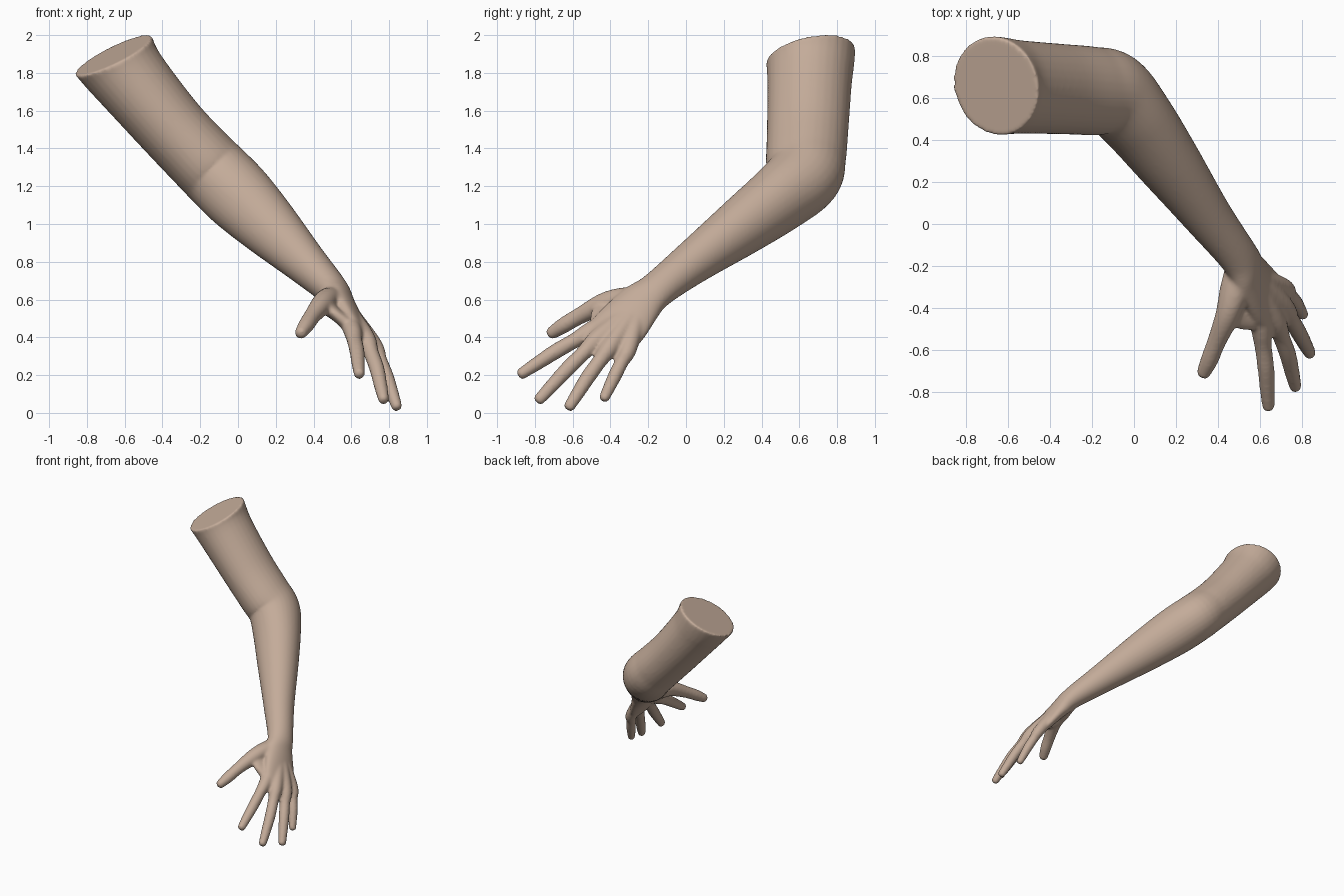
import bpy, bmesh, math
from mathutils import Vector

if "Cube" in bpy.data.objects:
    bpy.data.objects.remove(bpy.data.objects["Cube"])

bm = bmesh.new()
SIDES = 32


def spline(p, t):
    """Catmull-Rom point through p (position + two radii) at parameter t."""
    i = min(int(t), len(p) - 2)
    f = t - i
    a, b, c, d = p[max(i - 1, 0)], p[i], p[i + 1], p[min(i + 2, len(p) - 1)]
    return [0.5 * (2 * q + (r - o) * f + (2 * o - 5 * q + 4 * r - s) * f * f
                   + (3 * q - o - 3 * r + s) * f ** 3) for o, q, r, s in zip(a, b, c, d)]


def loft(points, start_normal=None, round_end=0.6, steps=6):
    """Closed tube with elliptical sections: the first radius lies along y."""
    n = (len(points) - 1) * steps
    samples = [spline(points, i / steps) for i in range(n + 1)]
    rings = []
    for i, s in enumerate(samples):
        tan = Vector(samples[min(i + 1, n)][:3]) - Vector(samples[max(i - 1, 0)][:3])
        if start_normal and i < 4:
            tan = tan.normalized().lerp(Vector(start_normal).normalized(), 1 - i / 4)
        rings.append((Vector(s[:3]), tan.normalized(), s[3], s[4]))
    c, t, ra, rb = rings[-1]
    for k in (30, 60, 80):
        a = math.radians(k)
        rings.append((c + t * min(ra, rb) * round_end * math.sin(a), t,
                      ra * math.cos(a), rb * math.cos(a)))
    loops = []
    for c, t, ra, rb in rings:
        y = Vector((0, 1, 0))
        u = (y - t * y.dot(t)).normalized()
        v = t.cross(u)
        loops.append([bm.verts.new(c + u * ra * math.cos(j * math.tau / SIDES)
                                   + v * rb * math.sin(j * math.tau / SIDES))
                      for j in range(SIDES)])
    for a, b in zip(loops, loops[1:]):
        for j in range(SIDES):
            k = (j + 1) % SIDES
            bm.faces.new((a[j], a[k], b[k], b[j]))
    bm.faces.new(loops[0][::-1])
    bm.faces.new(loops[-1])


# upper arm, elbow, forearm, wrist and palm
loft([(-.66, .66, 1.895, .24, .228), (-.57, .655, 1.77, .225, .205),
      (-.36, .645, 1.52, .216, .188), (-.20, .635, 1.35, .212, .187),
      (-.10, .62, 1.25, .202, .19), (.01, .50, 1.14, .178, .188),
      (.16, .30, .99, .152, .162), (.35, .04, .80, .117, .117),
      (.50, -.155, .65, .102, .085), (.555, -.25, .57, .125, .066),
      (.625, -.345, .46, .145, .05), (.67, -.41, .385, .135, .036)],
     start_normal=(.44, .19, -.88))

# fingers, each running from the wrist over its knuckle: knuckle, middle joint, tip, size
for k, m, t, s in [((.605, -.49, .44), (.63, -.69, .325), (.642, -.875, .205), 1.0),
                   ((.675, -.46, .40), (.735, -.625, .235), (.772, -.78, .068), 1.0),
                   ((.715, -.395, .36), (.785, -.515, .195), (.842, -.62, .03), .98),
                   ((.715, -.305, .34), (.77, -.375, .20), (.808, -.435, .075), .9)]:
    k, m, t = Vector(k), Vector(m), Vector(t)
    base = Vector((.55, -.24, .58)).lerp(k, .25)
    loft([(*base, .05, .05), (*k, .051 * s, .049 * s),
          (*k.lerp(m, .5), .041 * s, .041 * s), (*m, .041 * s, .04 * s),
          (*m.lerp(t, .6), .036 * s, .035 * s), (*t, .031 * s, .029 * s)])

# thumb with its muscle pad
loft([(.51, -.20, .61, .07, .06), (.475, -.33, .60, .07, .062),
      (.445, -.44, .575, .058, .058), (.395, -.56, .515, .045, .045),
      (.36, -.65, .462, .042, .042), (.33, -.715, .42, .034, .032)])

# web between thumb and index finger
loft([(.45, -.40, .575, .06, .045), (.52, -.43, .52, .075, .035),
      (.60, -.45, .455, .06, .04)])

bmesh.ops.recalc_face_normals(bm, faces=bm.faces)
mesh = bpy.data.meshes.new("arm_and_hand")
bm.to_mesh(mesh)
bm.free()
arm = bpy.data.objects.new("arm_and_hand", mesh)
bpy.context.collection.objects.link(arm)

skin = bpy.data.materials.new("skin")
skin.diffuse_color = (.55, .41, .32, 1)
skin.use_nodes = True
skin.node_tree.nodes["Principled BSDF"].inputs["Base Color"].default_value = skin.diffuse_color
mesh.materials.append(skin)

# fuse the overlapping tubes into one smooth skin
remesh = arm.modifiers.new("fuse", 'REMESH')
remesh.mode = 'VOXEL'
remesh.voxel_size = .01
remesh.use_smooth_shade = True
smooth = arm.modifiers.new("soften", 'SMOOTH')
smooth.factor = .5
smooth.iterations = 8
